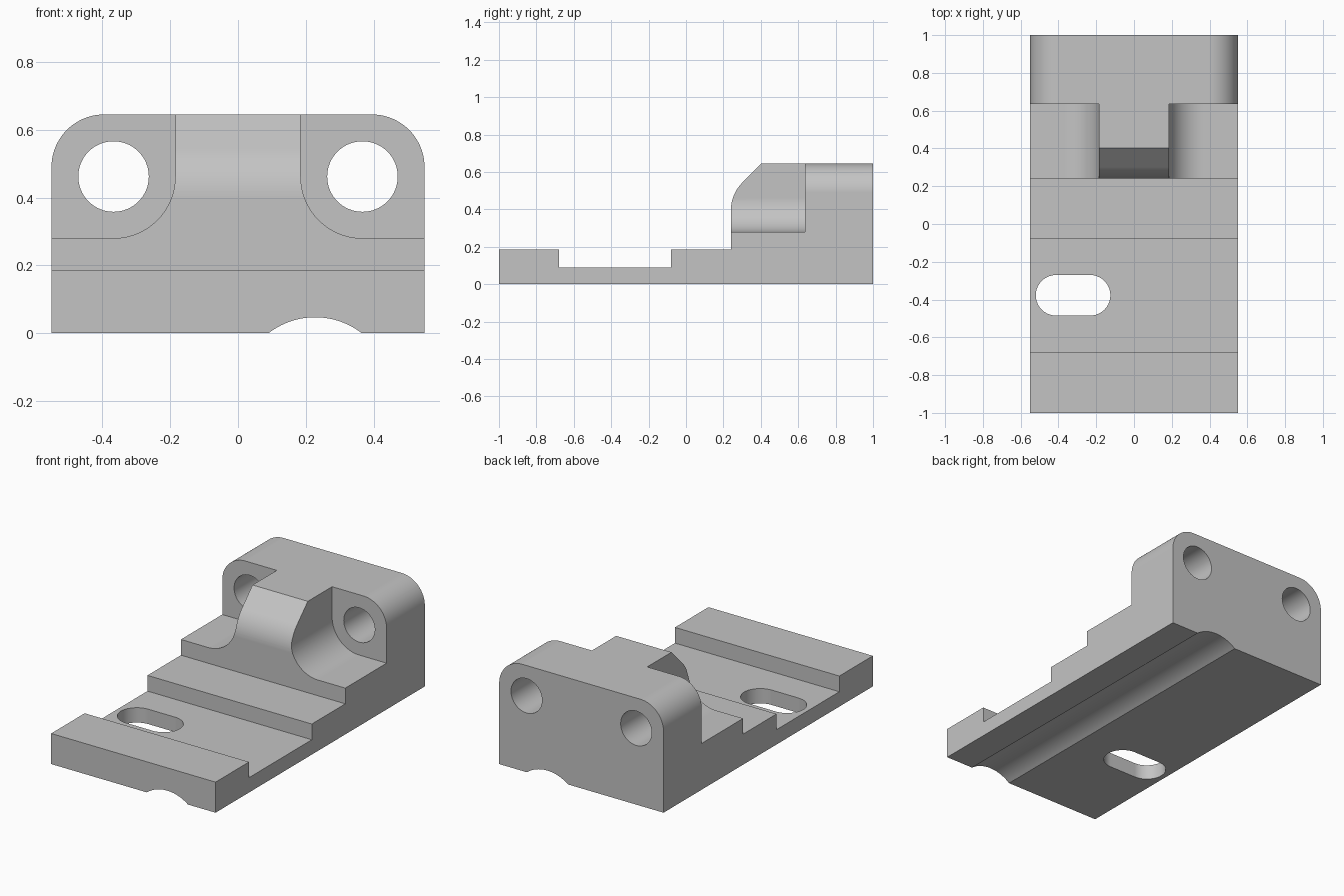
import bpy, bmesh
from math import sin, cos, radians
from mathutils import Vector

cube = bpy.data.objects.get("Cube")
if cube:
    bpy.data.objects.remove(cube, do_unlink=True)

grey = bpy.data.materials.new("plain grey")
grey.use_nodes = True
grey.diffuse_color = (0.55, 0.55, 0.55, 1)
grey.node_tree.nodes["Principled BSDF"].inputs["Base Color"].default_value = grey.diffuse_color


def arc(cu, cv, r, a0, a1, n=20):
    """Points on an arc, angles in degrees."""
    angles = [radians(a0 + (a1 - a0) * i / n) for i in range(n + 1)]
    return [(cu + r * cos(a), cv + r * sin(a)) for a in angles]


def prism(name, points, axis, lo, hi):
    """Extrude a 2D profile along the given axis from lo to hi."""
    place = {"x": lambda u, v: (lo, u, v), "y": lambda u, v: (u, lo, v),
             "z": lambda u, v: (u, v, lo)}[axis]
    bm = bmesh.new()
    face = bm.faces.new([bm.verts.new(place(u, v)) for u, v in points])
    top = bmesh.ops.extrude_face_region(bm, geom=[face])["geom"]
    move = Vector([(hi - lo) * (axis == a) for a in "xyz"])
    bmesh.ops.translate(bm, vec=move, verts=[g for g in top if isinstance(g, bmesh.types.BMVert)])
    bmesh.ops.recalc_face_normals(bm, faces=bm.faces)
    mesh = bpy.data.meshes.new(name)
    bm.to_mesh(mesh)
    bm.free()
    mesh.materials.append(grey)
    obj = bpy.data.objects.new(name, mesh)
    bpy.context.collection.objects.link(obj)
    return obj


# Stepped body with the rounded, sloping nose of the clamp block
nose = arc(0.45, 0.395, 0.21, 135, 180)
profile = [(-1, 0), (1, 0), (1, 0.645), (0.403, 0.645)] + nose + [
    (0.24, 0.185), (-0.08, 0.185), (-0.08, 0.09), (-0.68, 0.09), (-0.68, 0.185), (-1, 0.185)]
body = prism("bracket_body", profile, "x", -0.55, 0.55)

# Groove along the underside
cutters = [prism("groove_cutter", arc(0.2275, -0.178, 0.225, 0, 360, 96)[:-1], "y", -1.1, 1.1)]

# Long slot through the thin floor
slot = arc(-0.4125, -0.3775, 0.1075, 90, 270) + arc(-0.2325, -0.3775, 0.1075, -90, 90)
cutters.append(prism("slot_cutter", slot, "z", -0.1, 0.3))

# Bolt pocket, bolt hole and rounded top corner on each side
for side, s in (("right", -1), ("left", 1)):
    mirror = lambda pts: [(s * u, v) for u, v in pts]
    pocket = [(0.7, 0.8), (0.185, 0.8)] + arc(0.367, 0.462, 0.182, 180, 270) + [(0.7, 0.28)]
    hole = arc(0.367, 0.462, 0.104, 0, 360, 64)[:-1]
    corner = arc(0.395, 0.49, 0.155, 0, 90) + [(0.395, 0.8), (0.7, 0.8), (0.7, 0.49)]
    cutters += [prism(side + "_pocket_cutter", mirror(pocket), "y", 0.1, 0.635),
                prism(side + "_hole_cutter", mirror(hole), "y", 0.5, 1.1),
                prism(side + "_corner_cutter", mirror(corner), "y", 0.1, 1.1)]

# Cut the body
bpy.ops.object.select_all(action="DESELECT")
bpy.context.view_layer.objects.active = body
body.select_set(True)
for cutter in cutters:
    cutter.hide_render = True
    cut = body.modifiers.new(cutter.name, "BOOLEAN")
    cut.operation = "DIFFERENCE"
    cut.solver = "EXACT"
    cut.object = cutter
    bpy.ops.object.modifier_apply(modifier=cut.name)
    bpy.data.objects.remove(cutter, do_unlink=True)

# Smooth the curved walls and keep the flats flat
bpy.ops.object.shade_smooth_by_angle(angle=radians(25))
weighted = body.modifiers.new("flat_faces", "WEIGHTED_NORMAL")
weighted.keep_sharp = True
